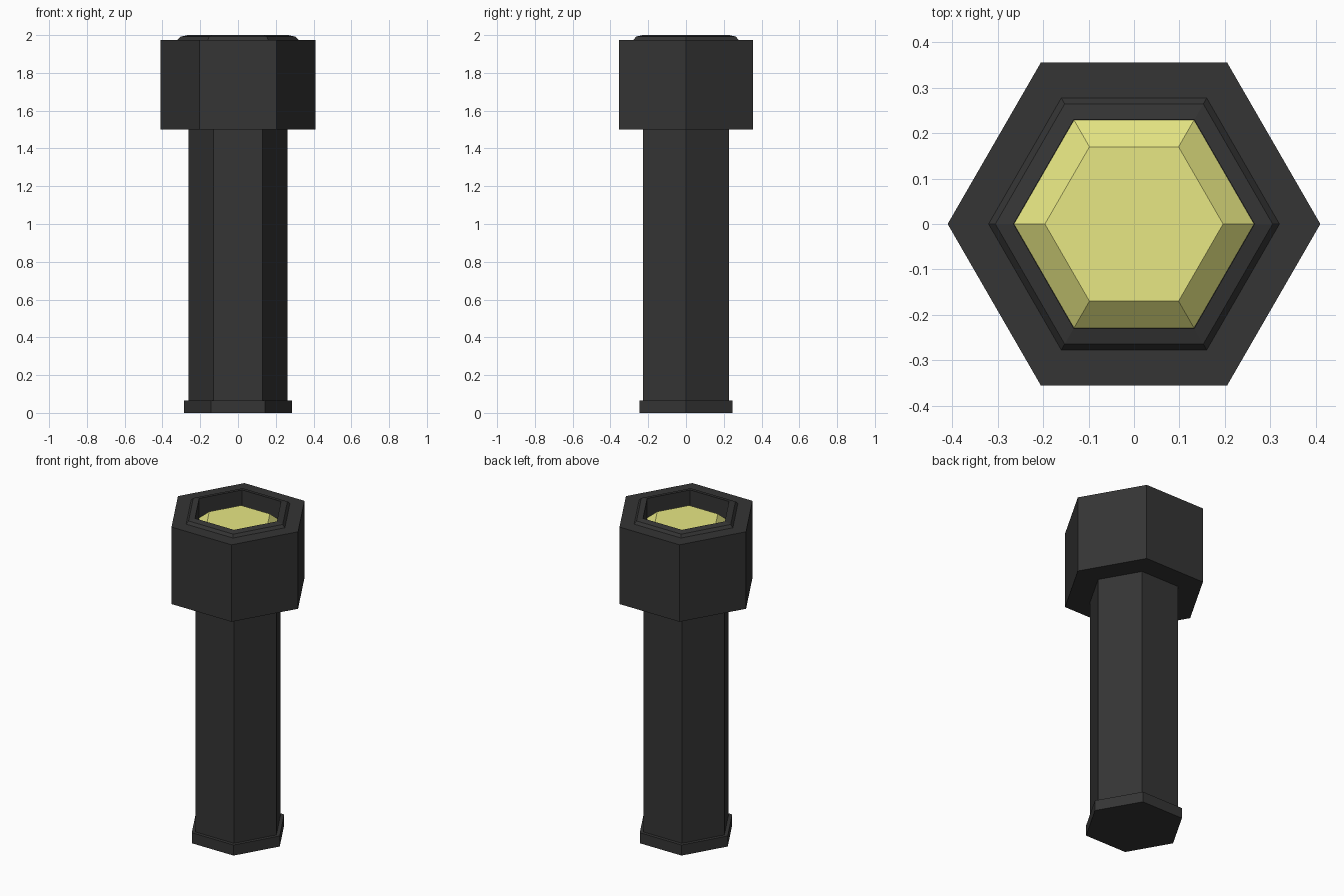
import bpy, bmesh
from math import cos, sin, tau

if "Cube" in bpy.data.objects:
    bpy.data.objects.remove(bpy.data.objects["Cube"])

SIDES = 6


def material(name, rgb):
    mat = bpy.data.materials.new(name)
    mat.diffuse_color = (*rgb, 1.0)
    mat.use_nodes = True
    mat.node_tree.nodes["Principled BSDF"].inputs["Base Color"].default_value = mat.diffuse_color
    return mat


def hex_solid(name, profile, mat):
    """Stack hexagonal rings from a (radius, z) profile, bottom to top, capped at both ends."""
    bm = bmesh.new()
    rings = [[bm.verts.new((r * cos(tau * i / SIDES), r * sin(tau * i / SIDES), z))
              for i in range(SIDES)] for r, z in profile]
    for low, high in zip(rings, rings[1:]):
        for i in range(SIDES):
            j = (i + 1) % SIDES
            bm.faces.new((low[i], low[j], high[j], high[i]))
    bm.faces.new(rings[0][::-1])
    bm.faces.new(rings[-1])
    mesh = bpy.data.meshes.new(name)
    bm.to_mesh(mesh)
    bm.free()
    mesh.materials.append(mat)
    obj = bpy.data.objects.new(name, mesh)
    bpy.context.collection.objects.link(obj)
    return obj


black = material("black_casing", (0.035, 0.035, 0.035))
yellow = material("yellow_lens", (0.8, 0.8, 0.23))

# Tail cap and grip
hex_solid("tail_cap", [(0.285, 0.0), (0.285, 0.065)], black)
hex_solid("handle", [(0.262, 0.065), (0.262, 1.5)], black)

# Head with a bevelled rim and a recess for the lens
hex_solid("head", [(0.41, 1.5), (0.41, 1.975), (0.32, 1.975), (0.305, 1.992),
                   (0.265, 2.0), (0.265, 1.88)], black)

# Raised, chamfered lens inside the recess
hex_solid("lens", [(0.264, 1.881), (0.196, 1.937)], yellow)
